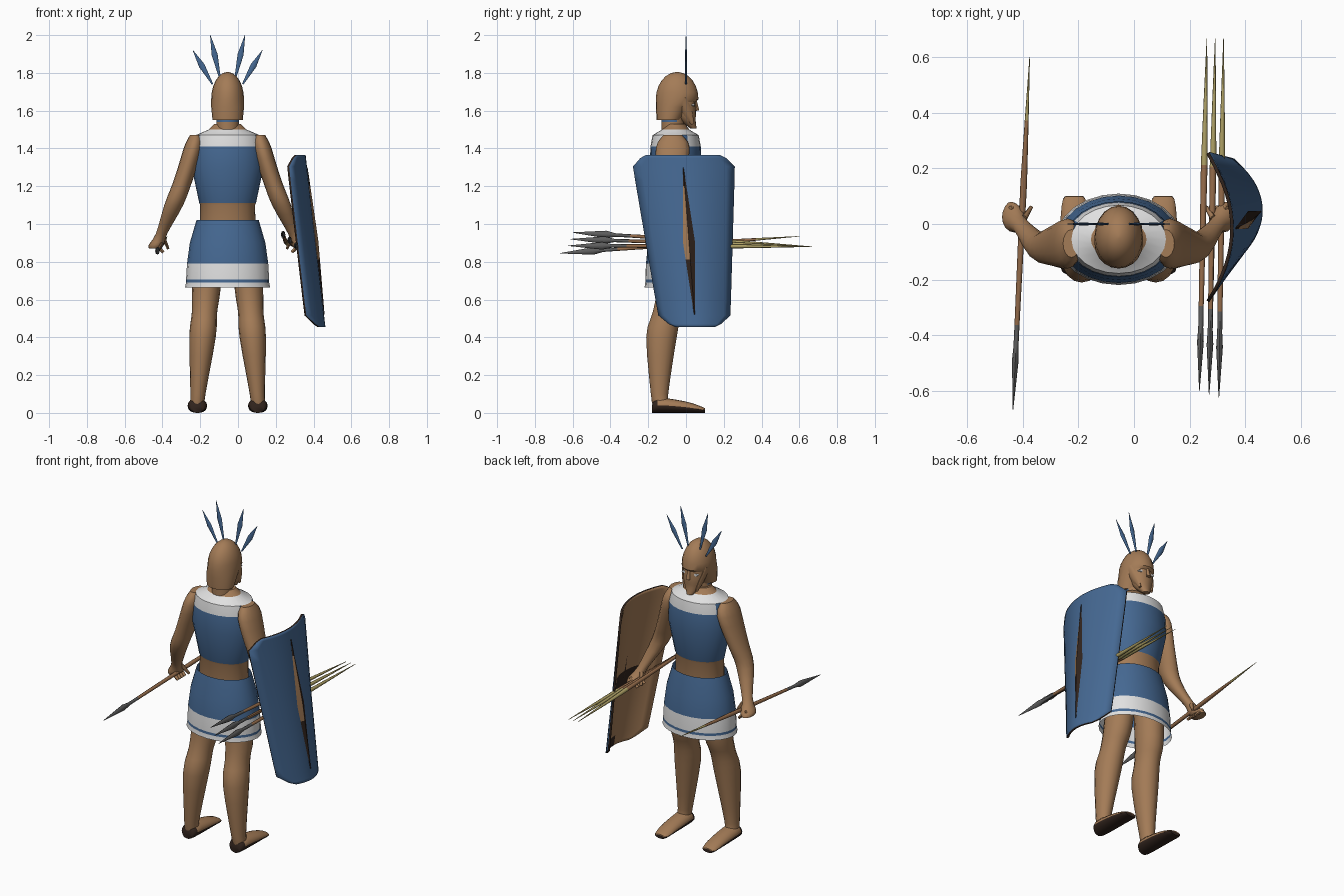
import bpy, bmesh, math
from mathutils import Vector

cube = bpy.data.objects.get("Cube")
if cube:
    bpy.data.objects.remove(cube, do_unlink=True)


def material(name, red, green, blue):
    mat = bpy.data.materials.new(name)
    mat.use_nodes = True
    color = (red, green, blue, 1)
    mat.diffuse_color = color
    mat.node_tree.nodes["Principled BSDF"].inputs["Base Color"].default_value = color
    return mat


TAN = material("tan skin and bronze", .37, .2, .095)
BLUE = material("blue cloth", .06, .14, .29)
WHITE = material("white trim", .75, .75, .75)
DARK = material("dark leather", .03, .017, .012)
IRON = material("grey iron", .11, .11, .11)
STRAW = material("pale wood", .42, .35, .13)
WOOD = material("brown wood", .3, .15, .07)

MIDDLE = -.055  # the body axis in both x and y
X, Y, Z = Vector((1, 0, 0)), Vector((0, 1, 0)), Vector((0, 0, 1))


def finish(name, bm, materials, rule=None):
    bmesh.ops.recalc_face_normals(bm, faces=bm.faces)
    if rule:
        for face in bm.faces:
            face.material_index = rule(face.calc_center_median())
    mesh = bpy.data.meshes.new(name)
    bm.to_mesh(mesh)
    bm.free()
    for mat in materials:
        mesh.materials.append(mat)
    part = bpy.data.objects.new(name, mesh)
    bpy.context.collection.objects.link(part)
    bpy.ops.object.select_all(action="DESELECT")
    part.select_set(True)
    bpy.context.view_layer.objects.active = part
    bpy.ops.object.shade_smooth_by_angle(angle=math.radians(45))
    return part


def smooth(rows, steps=3):
    """Fill in a soft curve through a few rows of numbers."""
    points = [Vector(row) for row in rows]
    padded = [points[0], *points, points[-1]]
    result = []
    for before, start, end, after in zip(padded, points, points[1:], padded[3:]):
        for step in range(steps):
            t = step / steps
            bend_in, bend_out = (end - before) / 2, (after - start) / 2
            result.append(start + bend_in * t + (3 * (end - start) - 2 * bend_in - bend_out) * t * t
                          + (2 * (start - end) + bend_in + bend_out) * t ** 3)
    return result + [points[-1]]


def loft(name, rings, materials, rule=None, sides=16, caps=True):
    """Skin a list of ellipses, each a centre and two half axes."""
    bm = bmesh.new()
    turns = [math.tau * i / sides for i in range(sides)]
    loops = [[bm.verts.new(center + a * math.cos(t) + b * math.sin(t)) for t in turns]
             for center, a, b in rings]
    for low, high in zip(loops, loops[1:]):
        for i in range(sides):
            bm.faces.new((low[i - 1], low[i], high[i], high[i - 1]))
    if caps:
        bm.faces.new(loops[0])
        bm.faces.new(loops[-1])
    return finish(name, bm, materials, rule)


def level(x, y, z, width, depth):
    return Vector((x, y, z)), X * width, Y * depth


def stick(name, start, end, wide, profile, materials, rule=None, thickest=.01):
    """Straight part with a profile of (fraction, half width), flattened to a thickness."""
    start, end = Vector(start), Vector(end)
    along = end - start
    thin = along.cross(wide).normalized()
    broad = thin.cross(along).normalized()
    rings = [(start + along * t, broad * w, thin * min(w, thickest)) for t, w in profile]
    return loft(name, rings, materials, rule, sides=8)


# Torso: bare waist, tunic, white yoke, bare shoulders
def torso_color(c):
    if c.z < 1.11 or c.z > 1.5:
        return 0
    yoke = c.z > 1.48 or (c.z > 1.41 and abs(c.x - MIDDLE) < .14)
    return 2 if yoke else 1


TORSO = ((.92, .15), (1.1, .145), (1.11, .15), (1.3, .19), (1.41, .185),
         (1.47, .17), (1.5, .1), (1.53, .07))
loft("torso", [level(MIDDLE, MIDDLE, z, w, w * .72) for z, w in TORSO],
     [TAN, BLUE, WHITE], torso_color, sides=24)

# Skirt: white hem with a thin blue stripe
SKIRT = ((1.02, .165), (.9, .2), (.79, .215), (.705, .22), (.69, .22), (.665, .225))
loft("skirt", [level(MIDDLE, MIDDLE, z, w, w * .73) for z, w in SKIRT], [BLUE, WHITE],
     lambda c: int(c.z < .78 and not .69 < c.z < .705), sides=24, caps=False)

# Neck with a blue cloth at the nape
loft("neck", [level(MIDDLE, -.07, z, .06, .06) for z in (1.5, 1.54, 1.6)], [TAN, BLUE],
     lambda c: int(c.z > 1.54 and c.y < MIDDLE))

# Head: face narrowing to a pointed beard
FACE = ((1.69, -.01, .07), (1.6, 0, .065), (1.55, .01, .05), (1.505, .04, .02))
loft("face", [level(MIDDLE, y, z, w, w * .82) for z, y, w in smooth(FACE)], [TAN])
stick("nose", (MIDDLE, .05, 1.65), (MIDDLE, .06, 1.6), X, [(0, .008), (1, .013)], [TAN])

# Helmet: neck guard under a half ellipsoid dome
guard = [level(MIDDLE, -.09, 1.55, .08, .065), level(MIDDLE, -.07, 1.62, .087, .09)]
dome = []
for i in range(7):
    turn = math.radians(i * 14.5)
    dome.append(level(MIDDLE, -.047, 1.66 + .145 * math.sin(turn),
                      .087 * math.cos(turn), .113 * math.cos(turn)))
loft("helmet", guard + dome, [TAN], sides=20)

# Helmet feathers, fanned sideways
for i, fan in enumerate((-2, -1, 1, 2)):
    stick(f"feather_{i + 1}", (MIDDLE + fan * .04, 0, 1.8 - .03 * abs(fan)),
          (MIDDLE + fan * .092, 0, 2.08 - .08 * abs(fan)), X,
          [(0, .004), (.55, .016), (1, .001)], [BLUE], thickest=.005)

# Paired parts. Arm rows: z, y, half width, half depth. Leg rows: z, y, radius
ARM = ((1.47, -.07, .03, .05), (1.4, -.07, .05, .09), (1.22, -.08, .05, .07),
       (1.1, -.08, .05, .05), (.95, -.01, .03, .03), (.89, .02, .04, .05), (.87, .03, .03, .05))
LEG = ((.97, -.05, .08), (.65, -.07, .075), (.53, -.1, .067), (.4, -.13, .07),
       (.1, -.14, .04), (.04, -.13, .04))
# Foot rows: y, half width, height
FOOT = ((-.18, .03, .04), (-.15, .05, .08), (0, .05, .06), (.09, .04, .03), (.1, .02, .02))


def sandal_color(c):
    return int(c.y < -.14 or c.z < .03 - .12 * c.y)


for tag, side in (("left", 1), ("right", -1)):
    def out(distance):
        return MIDDLE + side * distance

    arm = [level(out(.17 + .42 * max(0, 1.47 - z) ** 1.3), y, z, w, d)
           for z, y, w, d in smooth(ARM)]
    loft(f"{tag}_arm", arm, [TAN])
    leg = [level(out(.165 - .08 * z), y, z, r, r * 1.15) for z, y, r in smooth(LEG)]
    loft(f"{tag}_leg", leg, [TAN])
    foot = [(Vector((out(.16), y, h / 2)), X * w, Z * (h / 2)) for y, w, h in smooth(FOOT)]
    loft(f"{tag}_foot", foot, [TAN, DARK], sandal_color)

    # Curled fingers and a thumb
    for finger in range(4):
        y = .022 * finger - .01
        stick(f"{tag}_finger_{finger + 1}", (out(.39), y, .9), (out(.34), y, .85), Y,
              [(0, .009), (.5, .012), (1, .008)], [TAN])
    stick(f"{tag}_thumb", (out(.34), .02, .93), (out(.315), .06, .87), Y,
          [(0, .013), (1, .007)], [TAN])

    # Eye and cheek guard
    stick(f"{tag}_eye", (out(.04), .03, 1.63), (out(.04), .045, 1.63), X,
          [(0, .014), (1, .013)], [WHITE], thickest=.007)
    stick(f"{tag}_cheek_guard", (out(.074), -.025, 1.66), (out(.04), .035, 1.53), Y,
          [(0, .03), (.6, .026), (1, .008)], [TAN])

# Spear and javelins: tapered butt, shaft, socket and leaf blade
POLE = [(0, .001), (.18, .007), (.36, .012), (.76, .009), (.82, .009), (.86, .02), (1, .001)]


def pole(name, butt, tip, pale_part):
    def color(c):
        t = (c.y - butt[1]) / (tip[1] - butt[1])
        return 0 if t < pale_part else 2 if t > .76 else 1
    stick(name, butt, tip, Z, POLE, [STRAW, WOOD, IRON], color, thickest=.012)


pole("spear", (-.375, .6, .935), (-.435, -.667, .845), .18)
for i in range(3):
    pole(f"javelin_{i + 1}", (.262 + .03 * i, .667, .88),
         (.235 + .035 * i, -.6 - .012 * i, .955 - .035 * i), .36)


# Shield: curved, tilted panel with rounded corners
def crest(z):
    return .515 - .115 * z


bm = bmesh.new()
rows = []
for i in range(13):
    v = math.cos(math.pi * i / 12)
    z = .91 + .455 * v
    right, left = -.06 - .17 * z, .22 + .03 * z
    center, half = (left + right) / 2, (left - right) / 2
    inset = .08 * max(0, (abs(v) - .85) / .15) ** 2
    across = [(j / 6 - 1) * (1 - inset / half) for j in range(13)]
    rows.append([bm.verts.new((crest(z) - .095 * u * u, center + u * half, z)) for u in across])
for upper, lower in zip(rows, rows[1:]):
    for j in range(12):
        bm.faces.new((upper[j], lower[j], lower[j + 1], upper[j + 1]))


def worn_inside(c):
    return int((.8 < c.z < .9 and -.08 < c.y < .15) or (c.z < .55 and c.y > .04))


# The shell offsets blue faces to tan or dark ones on the inner side
shield = finish("shield", bm, [BLUE, BLUE, TAN, DARK], worn_inside)
if sum(face.normal.x for face in shield.data.polygons) < 0:
    shield.data.flip_normals()
shell = shield.modifiers.new("thickness", "SOLIDIFY")
shell.thickness, shell.offset = .012, -1
shell.material_offset, shell.material_offset_rim = 2, 3


# Raised spindle rib on the shield face
def rib_line(z):
    return .085 - .077 * z


rib = []
for i in range(9):
    z, bulge = 1.3 - .78 * i / 8, 1 - abs(i - 4) / 4
    rib.append(level(crest(z), rib_line(z), z, .003 + .012 * bulge, .002 + .03 * bulge))
loft("shield_rib", rib, [DARK, TAN],
     lambda c: int(.85 < c.z < 1.2 and c.y < rib_line(c.z)), sides=4)
